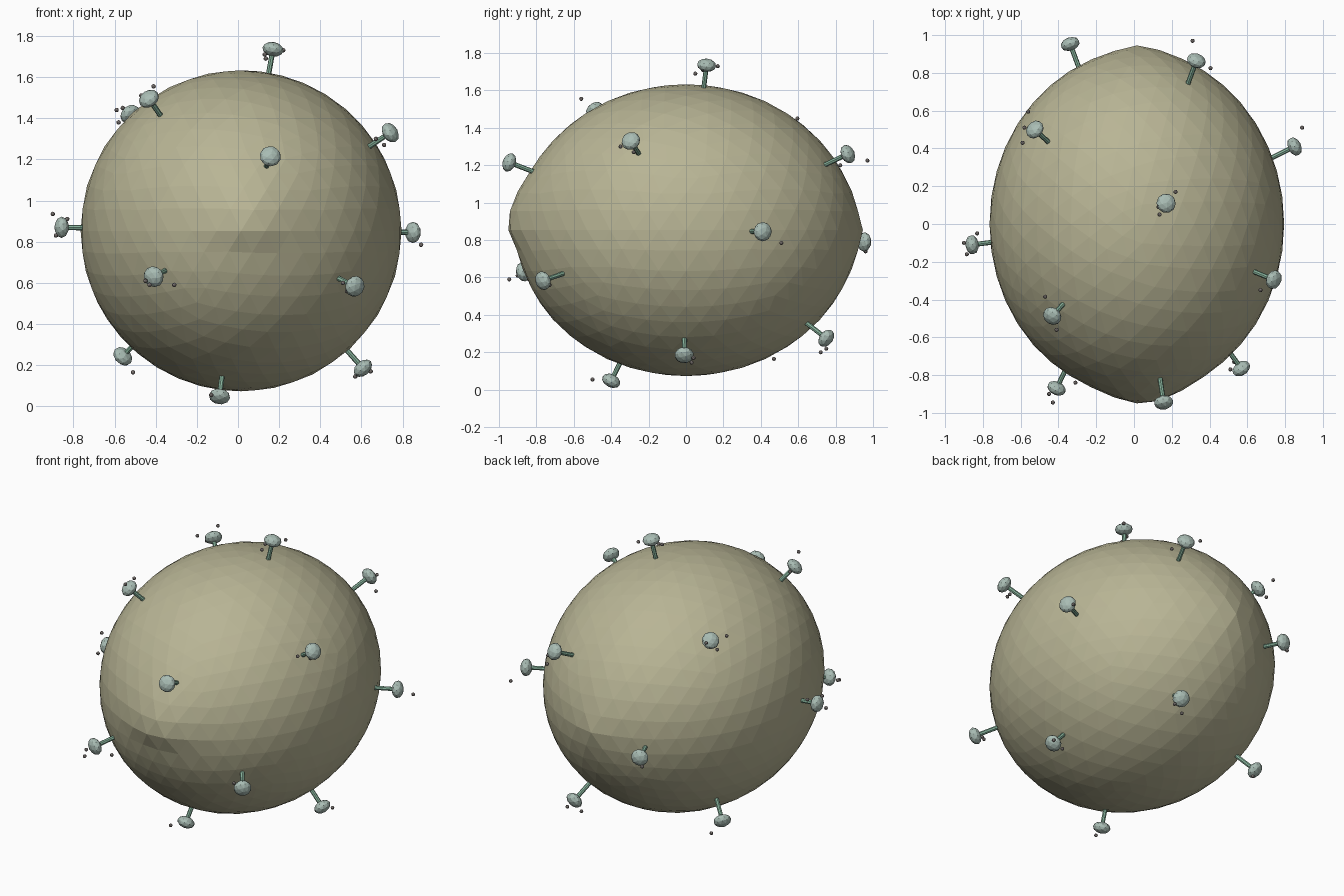
import bpy, bmesh, math
from mathutils import Vector, Matrix

CENTRE = Vector((0.015, 0, 0.853))
RADII = Vector((0.78, 0.90, 0.78))


def material(name, rgb):
    m = bpy.data.materials.new(name)
    m.diffuse_color = (*rgb, 1)
    return m


def finish(bm, name, mat):
    me = bpy.data.meshes.new(name)
    bm.to_mesh(me)
    bm.free()
    me.materials.append(mat)
    ob = bpy.data.objects.new(name, me)
    bpy.context.collection.objects.link(ob)
    return ob


body_mat = material("olive", (0.48, 0.46, 0.30))
stem_mat = material("green", (0.25, 0.46, 0.34))
head_mat = material("pale_green", (0.40, 0.51, 0.46))
bead_mat = material("brown_grey", (0.25, 0.22, 0.21))

# Faceted ellipsoid body, drawn to a low point at both ends
bm = bmesh.new()
bmesh.ops.create_icosphere(bm, subdivisions=4, radius=1)
for v in bm.verts:
    p = Vector(a * b for a, b in zip(v.co, RADII))
    if p.y > 0:
        d = math.hypot(p.x - 0.02, p.z)
        p.y += 0.05 * math.exp(-d / 0.22)
    else:
        d = math.hypot(p.x - 0.05, p.z - 0.05)
        lift = 0.055 if p.z > -0.02 else 0.025
        p.y -= lift * math.exp(-(d / 0.22) ** 2)
    v.co = p + CENTRE
finish(bm, "body", body_mat)

# Head centres of the studs
heads = [
    (0.17, 0.11, 1.735), (0.85, 0.41, 0.845), (0.74, -0.295, 1.33),
    (0.157, -0.945, 1.215), (-0.433, -0.487, 1.495), (-0.525, 0.50, 1.42),
    (-0.857, -0.11, 0.87), (-0.41, -0.87, 0.63), (0.568, -0.765, 0.583),
    (-0.56, 0.43, 0.243), (-0.09, -0.40, 0.048), (0.607, -0.01, 0.185),
    (0.27, 0.75, 0.275), (0.33, 0.865, 1.26), (-0.338, 0.953, 0.79),
]
for i, h in enumerate(heads, 1):
    h = Vector(h)
    n = (h - CENTRE).normalized()
    turn = n.to_track_quat('Z', 'Y').to_matrix().to_4x4()
    # Thin stem, rooted in the body
    bm = bmesh.new()
    bmesh.ops.create_cone(bm, cap_ends=True, segments=8, radius1=0.013,
                          radius2=0.013, depth=0.17,
                          matrix=Matrix.Translation(h - n * 0.085) @ turn)
    finish(bm, f"stem_{i}", stem_mat)
    # Flattened head
    bm = bmesh.new()
    bmesh.ops.create_icosphere(bm, subdivisions=2, radius=0.052,
                               matrix=Matrix.Translation(h) @ turn
                               @ Matrix.Diagonal((1, 1, 0.68, 1)))
    finish(bm, f"head_{i}", head_mat)

# Loose beads around the heads
beads = [
    (0.22, 0.17, 1.73), (0.135, 0.05, 1.69), (0.13, 0.09, 1.71),
    (0.89, 0.51, 0.785), (0.67, -0.35, 1.30), (0.71, -0.28, 1.27),
    (-0.41, -0.56, 1.555), (-0.47, -0.385, 1.51),
    (-0.59, 0.43, 1.44), (-0.56, 0.595, 1.45), (-0.58, 0.51, 1.38),
    (-0.90, -0.10, 0.935), (-0.885, -0.16, 0.83), (-0.83, -0.05, 0.91),
    (-0.31, -0.84, 0.59), (-0.45, -0.90, 0.61), (-0.43, -0.945, 0.59),
    (0.51, -0.77, 0.60), (0.53, -0.73, 0.56), (-0.51, 0.47, 0.165),
    (-0.13, -0.50, 0.055), (0.57, 0.03, 0.145), (0.645, 0.04, 0.17),
    (0.24, 0.72, 0.20), (0.32, 0.75, 0.22), (0.31, 0.97, 1.225),
    (0.405, 0.825, 1.20), (-0.36, 0.96, 0.74),
]
for i, b in enumerate(beads, 1):
    bm = bmesh.new()
    bmesh.ops.create_icosphere(bm, subdivisions=2, radius=0.011,
                               matrix=Matrix.Translation(b))
    finish(bm, f"bead_{i}", bead_mat)
